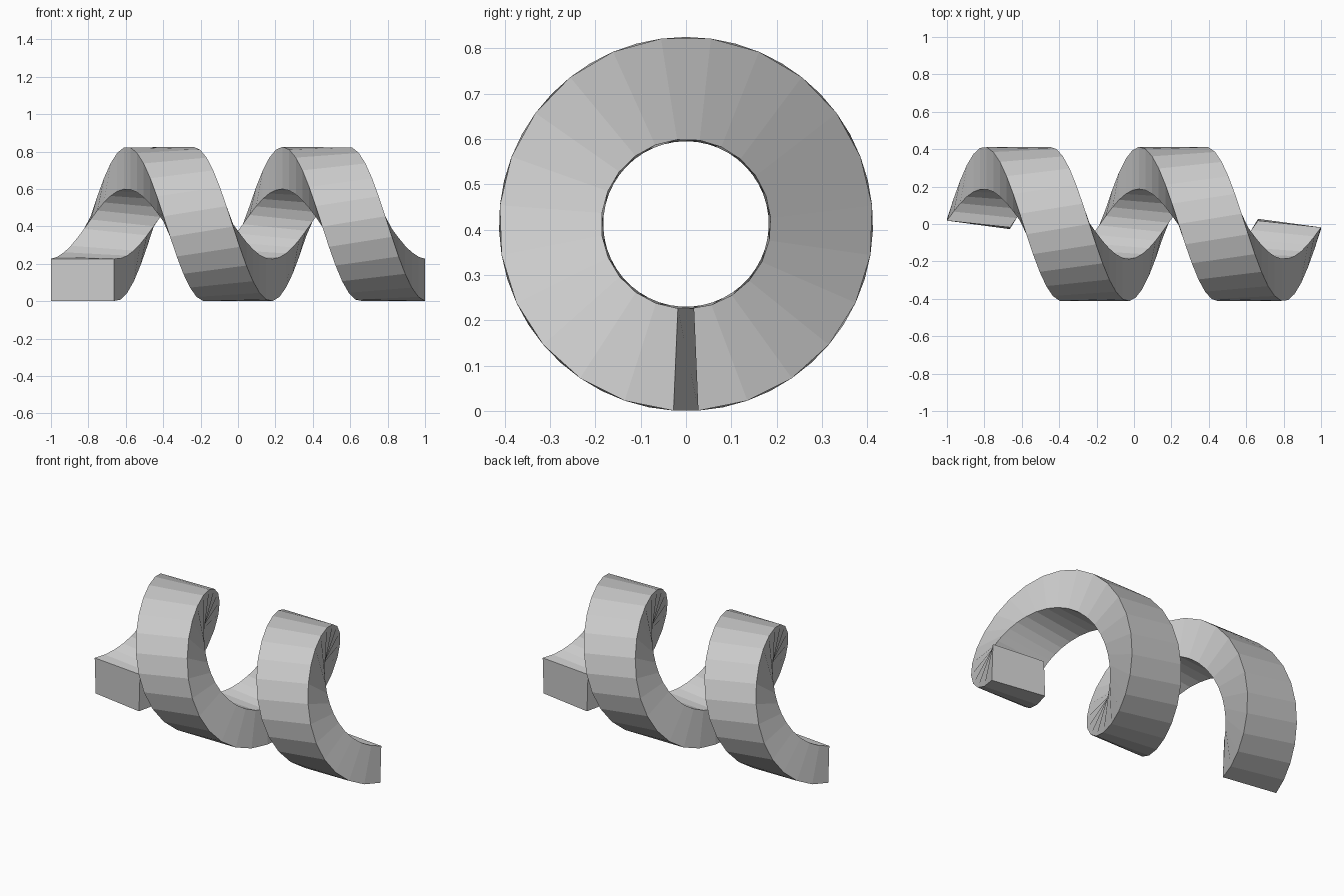
import bpy, bmesh, math

if "Cube" in bpy.data.objects:
    bpy.data.objects.remove(bpy.data.objects["Cube"])

RINGS = 48                 # cross-sections along the coil
TURNS = 2
WIDTH = 0.337              # band width along the axis
AXIS_Z = 0.4125
# section corners: (axial offset, radius, angular lead in radians)
SECTION = [
    (-WIDTH / 2, 0.4125, 0.0668),
    (WIDTH / 2, 0.4125, -0.0668),
    (WIDTH / 2, 0.187, -0.096),
    (-WIDTH / 2, 0.187, 0.096),
]

bm = bmesh.new()
rings = []
for i in range(RINGS):
    t = i / (RINGS - 1)
    angle = t * TURNS * 2 * math.pi
    centre = (t - 0.5) * (2 - WIDTH)
    rings.append([
        bm.verts.new((centre + dx,
                      r * math.sin(angle + lead),
                      AXIS_Z - r * math.cos(angle + lead)))
        for dx, r, lead in SECTION])

# band walls between neighbouring sections
for a, b in zip(rings, rings[1:]):
    for k in range(4):
        n = (k + 1) % 4
        bm.faces.new((a[k], a[n], b[n], b[k]))

# end caps
bm.faces.new(rings[0][::-1])
bm.faces.new(rings[-1])
bmesh.ops.recalc_face_normals(bm, faces=bm.faces[:])

mesh = bpy.data.meshes.new("spiral_band")
bm.to_mesh(mesh)
bm.free()
spiral = bpy.data.objects.new("spiral_band", mesh)
bpy.context.collection.objects.link(spiral)
